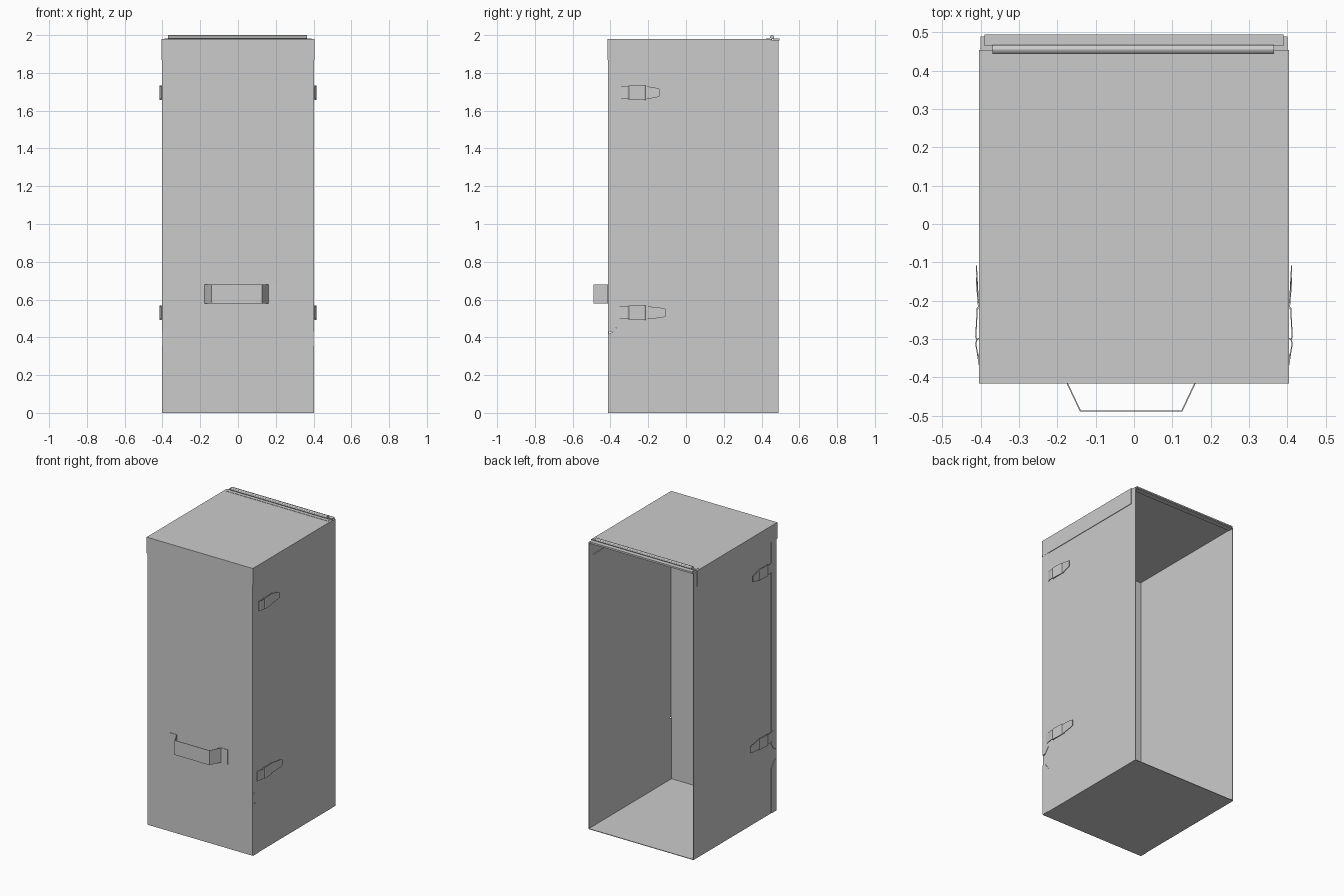
import bpy, bmesh
from mathutils import Vector

if "Cube" in bpy.data.objects:
    bpy.data.objects.remove(bpy.data.objects["Cube"])

T = 0.004  # sheet thickness


def prism(name, pts, offset):
    """Extrude a flat polygon of 3D points along an offset vector."""
    bm = bmesh.new()
    face = bm.faces.new([bm.verts.new(p) for p in pts])
    out = bmesh.ops.extrude_face_region(bm, geom=[face], use_keep_orig=True)
    moved = [g for g in out['geom'] if isinstance(g, bmesh.types.BMVert)]
    bmesh.ops.translate(bm, verts=moved, vec=Vector(offset))
    bmesh.ops.recalc_face_normals(bm, faces=bm.faces)
    me = bpy.data.meshes.new(name)
    bm.to_mesh(me)
    bm.free()
    ob = bpy.data.objects.new(name, me)
    bpy.context.collection.objects.link(ob)
    return ob


def box(name, x0, x1, y0, y1, z0, z1):
    return prism(name, [(x0, y0, z0), (x1, y0, z0), (x1, y1, z0), (x0, y1, z0)], (0, 0, z1 - z0))


def side_plate(name, yz, x, t=T):
    """Plate lying in the yz plane on the +x side, thickened inward."""
    return prism(name, [(x, y, z) for y, z in yz], (-t, 0, 0))


def strip(name, path, z0, z1, t=T):
    """Bent metal band: an xy path raised to a height and thickened."""
    bm = bmesh.new()
    lo = [bm.verts.new((x, y, z0)) for x, y in path]
    hi = [bm.verts.new((x, y, z1)) for x, y in path]
    for i in range(len(path) - 1):
        bm.faces.new((lo[i], lo[i + 1], hi[i + 1], hi[i]))
    me = bpy.data.meshes.new(name)
    bm.to_mesh(me)
    bm.free()
    ob = bpy.data.objects.new(name, me)
    bpy.context.collection.objects.link(ob)
    m = ob.modifiers.new("thickness", 'SOLIDIFY')
    m.thickness, m.offset = t, 0
    return ob


def mirror(ob):
    ob.modifiers.new("mirror", 'MIRROR')
    return ob


# Case: floor and front panel, open at the back
box("floor", -0.4, 0.4, -0.41, 0.49, 0, T)
box("front_panel", -0.4, 0.4, -0.412, -0.408, 0, 1.972)

# Side walls, stepped at the lower front and cut away under the lid skirt
mirror(side_plate("side_wall", [
    (0.49, 0), (-0.408, 0), (-0.408, 0.42), (-0.385, 0.43), (-0.362, 0.46),
    (-0.362, 1.872), (0.45, 1.872), (0.45, 1.972), (0.49, 1.972)], 0.4))

# Folded flanges at the front corners
mirror(side_plate("front_flange", [
    (-0.41, 0.43), (-0.385, 0.43), (-0.355, 0.47), (-0.355, 1.88), (-0.41, 1.88)], 0.403))
mirror(side_plate("lower_flange", [
    (-0.41, 0), (-0.355, 0), (-0.355, 0.31), (-0.385, 0.355), (-0.41, 0.355)], 0.403))

# Lid with skirt on three sides
box("lid_top", -0.404, 0.404, -0.416, 0.454, 1.974, 1.979)
box("lid_front_skirt", -0.404, 0.404, -0.416, -0.412, 1.868, 1.977)
mirror(box("lid_side_skirt", 0.4, 0.404, -0.414, 0.45, 1.868, 1.977))

# Hinge: back header leaf, lid leaf and pin barrel
box("hinge_back_leaf", -0.39, 0.39, 0.464, 0.494, 1.972, 1.981)
box("back_header", -0.4, 0.4, 0.454, 0.49, 1.967, 1.973)
box("hinge_lid_leaf", -0.39, 0.39, 0.423, 0.446, 1.979, 1.981)
bpy.ops.mesh.primitive_cylinder_add(vertices=12, radius=0.011, depth=0.735,
                                    location=(-0.002, 0.456, 1.989), rotation=(0, 1.570796, 0))
bpy.context.object.name = "hinge_barrel"
bpy.ops.object.shade_smooth_by_angle()

# Front carrying handle
strip("front_handle", [(-0.228, -0.414), (-0.175, -0.414), (-0.14, -0.488),
                       (0.125, -0.488), (0.16, -0.414), (0.212, -0.414)], 0.58, 0.68)

# Latches: base plate, tapered lever, raised clasp and wire-side hook
for label, zc, y_hook, y_tip in (("upper", 1.695, -0.35, -0.14), ("lower", 0.53, -0.368, -0.108)):
    mirror(box(label + "_latch_base", 0.4, 0.404, -0.31, -0.2, zc - 0.032, zc + 0.032))
    mirror(prism(label + "_latch_lever", [
        (0.407, -0.22, zc - 0.036), (0.412, y_tip - 0.02, zc - 0.026), (0.413, y_tip, zc - 0.02),
        (0.413, y_tip, zc + 0.02), (0.412, y_tip - 0.02, zc + 0.026), (0.407, -0.22, zc + 0.036)],
        (-0.003, 0, 0)))
    mirror(strip(label + "_latch_clasp", [(0.403, -0.298), (0.410, -0.302), (0.413, -0.295),
                                          (0.409, -0.22), (0.403, -0.212)], zc - 0.038, zc + 0.038, 0.003))
    mirror(strip(label + "_latch_hook", [(0.404, y_hook), (0.409, -0.335), (0.413, -0.312),
                                         (0.409, -0.299)], zc - 0.034, zc + 0.034, 0.003))
